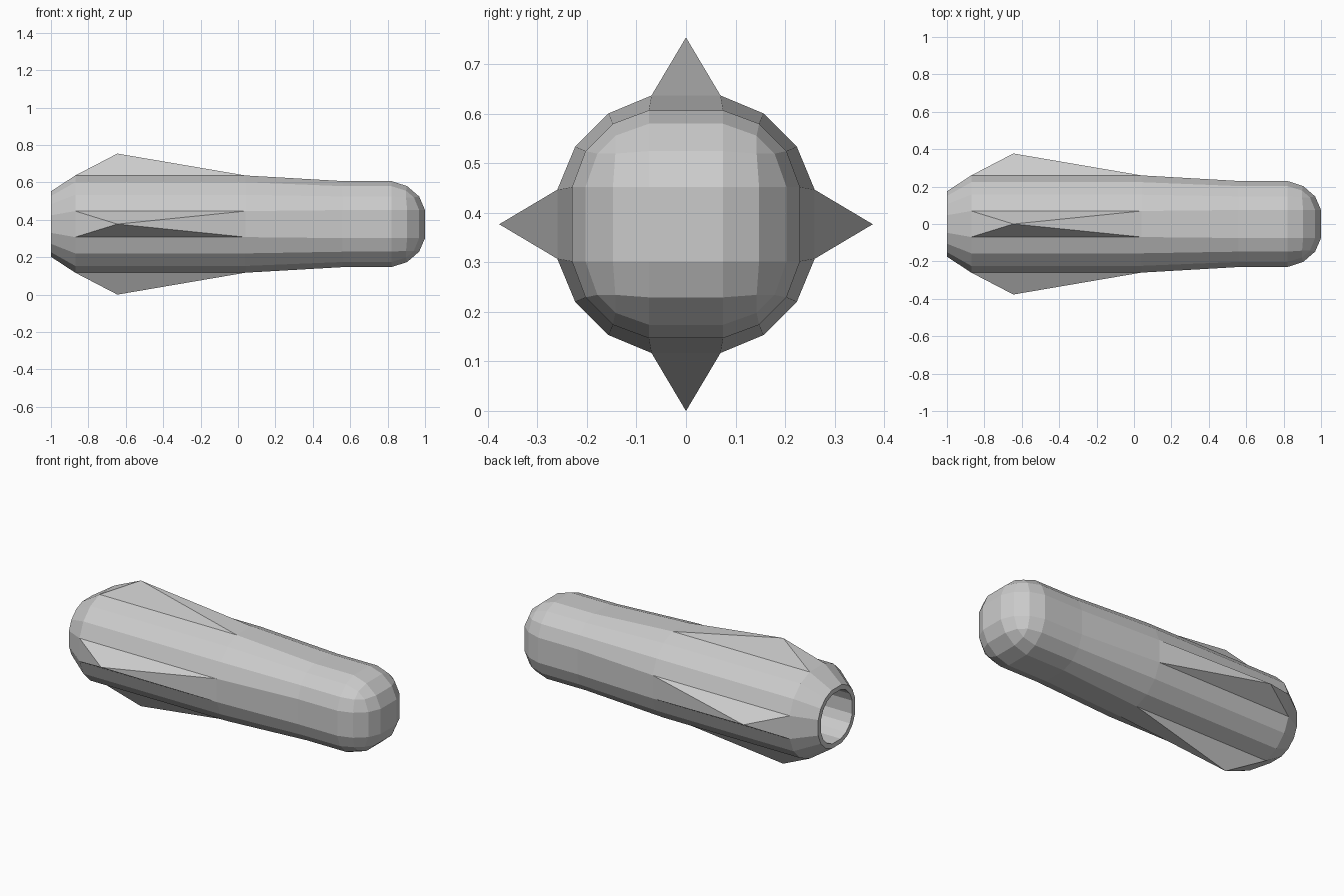
import bpy, bmesh, math
from mathutils import Vector

if "Cube" in bpy.data.objects:
    bpy.data.objects.remove(bpy.data.objects["Cube"])

CZ = 0.377       # height of the long axis
HALF = 0.23      # half width of the nose section
BEVEL = 0.155

bm = bmesh.new()

# Nose section: box with rounded long edges and rounded front end
bmesh.ops.create_cube(bm, size=1)
for v in bm.verts:
    v.co = Vector((0.975 if v.co.x > 0 else 0.56,
                   math.copysign(HALF, v.co.y), math.copysign(HALF, v.co.z)))
round_edges = [e for e in bm.edges if max(v.co.x for v in e.verts) > 0.9]
bmesh.ops.bevel(bm, geom=round_edges, offset=BEVEL, offset_type='OFFSET',
                segments=3, profile=0.44, affect='EDGES')
for v in bm.verts:
    if v.co.x > 0.82:
        v.co.x = 0.82 + (v.co.x - 0.82) * 0.18 / BEVEL
back = [f for f in bm.faces if all(v.co.x < 0.57 for v in f.verts)]
bmesh.ops.delete(bm, geom=back, context='FACES_ONLY')
edges = [e for e in bm.edges if e.is_boundary]


def add_ring(edges, x, radius):
    """Extrude the open rim to a new 16-sided ring with four wider flats."""
    geom = bmesh.ops.extrude_edge_only(bm, edges=edges)["geom"]
    verts = [g for g in geom if isinstance(g, bmesh.types.BMVert)]
    verts.sort(key=lambda v: math.atan2(v.co.z, v.co.y) % math.tau)
    for i, v in enumerate(verts):
        a = math.radians(90 * (i // 4) + 15 + 20 * (i % 4))
        r = radius * (1.015 if i % 4 in (1, 2) else 1)
        v.co = Vector((x, r * math.cos(a), r * math.sin(a)))
    return [g for g in geom if isinstance(g, bmesh.types.BMEdge)]


# Body, tapered tail, rim and hollow nozzle
for x, r in ((0.04, 0.269), (-0.87, 0.269), (-1.0, 0.181),
             (-1.0, 0.153), (-0.55, 0.153)):
    edges = add_ring(edges, x, r)
bmesh.ops.contextual_create(bm, geom=edges)

# Fins: raise a pyramid from each of the four wide flats
bm.normal_update()
flats = [f for f in bm.faces
         if len(f.verts) == 4
         and abs(f.calc_center_median().x + 0.415) < 0.02
         and max(abs(f.normal.y), abs(f.normal.z)) > 0.99]
for v in bmesh.ops.poke(bm, faces=flats)["verts"]:
    out = Vector((0, v.co.y, v.co.z)).normalized() * 0.377
    v.co = Vector((-0.645, out.y, out.z))

bmesh.ops.recalc_face_normals(bm, faces=bm.faces)
bmesh.ops.translate(bm, verts=bm.verts, vec=(0, 0, CZ))
mesh = bpy.data.meshes.new("finned_body")
bm.to_mesh(mesh)
bm.free()
bpy.context.collection.objects.link(bpy.data.objects.new("finned_body", mesh))
